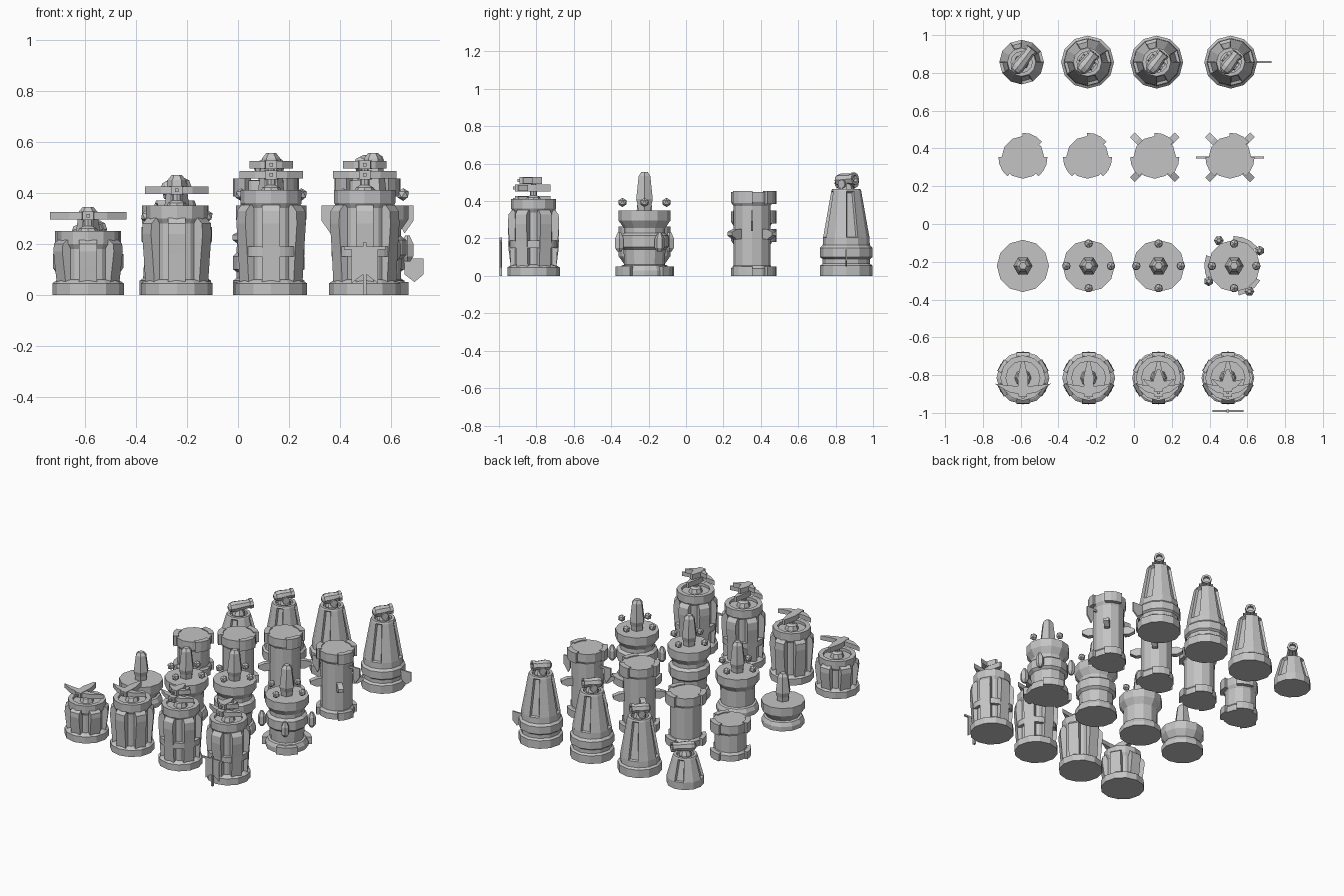
import bpy, bmesh, math
from mathutils import Matrix, Vector

cube = bpy.data.objects.get("Cube")
if cube:
    bpy.data.objects.remove(cube, do_unlink=True)

stone = bpy.data.materials.new("grey_stone")
stone.use_nodes = True
GREY = (0.55, 0.55, 0.55, 1)
stone.diffuse_color = GREY
stone.node_tree.nodes["Principled BSDF"].inputs["Base Color"].default_value = GREY


def finish(name, bm, loc=(0, 0, 0), turn=0):
    bmesh.ops.recalc_face_normals(bm, faces=bm.faces)
    me = bpy.data.meshes.new(name)
    bm.to_mesh(me)
    bm.free()
    me.materials.append(stone)
    ob = bpy.data.objects.new(name, me)
    ob.location = loc
    ob.rotation_euler.z = turn
    bpy.context.collection.objects.link(ob)
    return ob


def lathe_mesh(profile, sides=12):
    """Revolve (radius, height) pairs around z and cap both ends."""
    bm = bmesh.new()
    rings = []
    for r, z in profile:
        rings.append([bm.verts.new((r * math.cos(math.tau * i / sides),
                                    r * math.sin(math.tau * i / sides), z)) for i in range(sides)])
    for a, b in zip(rings, rings[1:]):
        for i in range(sides):
            j = (i + 1) % sides
            bm.faces.new((a[i], a[j], b[j], b[i]))
    bm.faces.new(rings[0])
    bm.faces.new(rings[-1])
    bmesh.ops.recalc_face_normals(bm, faces=bm.faces)
    return bm


def lathe(name, profile, loc, sides=12, turn=0.0):
    return finish(name, lathe_mesh(profile, sides), loc, turn)


def prism(name, pts, depth, loc, turn=0.0, upright=True):
    """Extrude an outline; upright outlines are (outward, height)."""
    bm = bmesh.new()
    face = bm.faces.new([bm.verts.new((x, y, -depth / 2)) for x, y in pts])
    ext = bmesh.ops.extrude_face_region(bm, geom=[face])
    moved = [v for v in ext["geom"] if isinstance(v, bmesh.types.BMVert)]
    bmesh.ops.translate(bm, verts=moved, vec=(0, 0, depth))
    if upright:
        bm.transform(Matrix.Rotation(math.pi / 2, 4, "X"))
    return finish(name, bm, loc, turn)


def arc_block(name, centre, r0, r1, z0, z1, loc, span=52):
    """Curved block covering part of a ring."""
    angles = [math.radians(centre + span * (k / 3 - 0.5)) for k in range(4)]
    pts = [(r1 * math.cos(a), r1 * math.sin(a)) for a in angles]
    pts += [(r0 * math.cos(a), r0 * math.sin(a)) for a in reversed(angles)]
    x, y, z = loc
    prism(name, pts, z1 - z0, (x, y, (z0 + z1) / 2), upright=False)


def ball(name, r, loc):
    bm = bmesh.new()
    bmesh.ops.create_icosphere(bm, subdivisions=1, radius=r)
    finish(name, bm, loc)


def at(loc, r, angle, z):
    return (loc[0] + r * math.cos(angle), loc[1] + r * math.sin(angle), z)


# ---- Bow towers -------------------------------------------------------
def bow(x, y, z, span, length):
    half, front = span / 2, -length / 2
    arms = [(-half, front + 0.06), (-half * 0.5, front + 0.015), (0, front), (half * 0.5, front + 0.015),
            (half, front + 0.06), (half * 0.5, front + 0.05), (0, front + 0.045), (-half * 0.5, front + 0.05)]
    prism("bow_arms", arms, 0.03, (x, y, z), upright=False)
    stock = [(-0.022, front - 0.01), (0.022, front - 0.01), (0.028, 0), (0.008, length / 2), (-0.008, length / 2), (-0.028, 0)]
    prism("bow_stock", stock, 0.035, (x, y, z), upright=False)
    prism("bow_bolt", [(-0.007, front - 0.02), (0.007, front - 0.02), (0.007, 0.05), (-0.007, 0.05)],
          0.014, (x, y, z), upright=False)


def bow_tower(x, level):
    y, h = -0.815, (0.25, 0.35, 0.41, 0.41)[level]
    loc = (x, y, 0)
    lathe("bow_tower_body", [(0.14, 0), (0.14, 0.045), (0.125, 0.055), (0.108, 0.06), (0.108, h - 0.07), (0.12, h - 0.05),
          (0.12, h), (0.09, h), (0.09, h - 0.018)], loc)
    rib = [(0.09, 0.05), (0.122, 0.05), (0.13, 0.45 * h), (0.137, 0.68 * h), (0.134, 0.8 * h), (0.115, 0.86 * h), (0.09, 0.86 * h)]
    for k in range(6):
        turn = math.radians(30 + 60 * k)
        prism("buttress", rib, 0.07, loc, turn)
        if level > 1:
            arc_block("band_block", 60 * k, 0.1, 0.13, 0.15, 0.19, loc, 34)
    lathe("bow_pivot", [(0.045, h - 0.02), (0.035, h + 0.01), (0.018, h + 0.02), (0.018, h + 0.06)], loc, 8)
    bow(x, y, h + 0.06, 0.3 if level == 0 else 0.25, 0.18)
    if level > 1:
        lathe("upper_pivot", [(0.014, h + 0.06), (0.014, h + 0.1)], loc, 8)
        bow(x, y - 0.01, h + 0.1, 0.17, 0.11)
    if level == 3:
        front = (x, -0.99, 0)
        prism("banner_post", [(-0.007, 0), (0.007, 0), (0.007, 0.205), (-0.007, 0.205)], 0.014, front)
        prism("banner_bar", [(-0.082, 0.178), (0.082, 0.178), (0.082, 0.19), (-0.082, 0.19)], 0.01, front)
        prism("banner_cloth", [(-0.052, 0.185), (-0.052, 0.045), (0, 0.085), (0.052, 0.045), (0.052, 0.185)], 0.008, front)


# ---- Spire towers -----------------------------------------------------
def spire_tower(x, level):
    h = (0.16, 0.265, 0.35, 0.35)[level]
    loc = (x, -0.222, 0)
    profile = [(0.135, 0), (0.135, 0.03), (0.122, 0.055), (0.108, 0.06)]
    if level > 1:
        profile += [(0.112, 0.14), (0.13, 0.155), (0.13, 0.215), (0.11, 0.23)]
    profile += [(0.11, h - 0.095), (0.138, h - 0.055), (0.138, h)]
    lathe("spire_tower_body", profile, loc)
    s = 0.185 if level == 0 else 0.205
    lathe("spire", [(0.04, h), (0.043, h + 0.03), (0.051, h + 0.06), (0.036, h + s * 0.9), (0.02, h + s)], loc, 6)
    if level:
        for k in range(4):
            ball("floating_orb", 0.025, at(loc, 0.118, k * math.pi / 2, h + 0.043))
    if level == 3:
        for k in range(4):
            a = math.radians(31 + 90 * k)
            lathe("side_pod", [(0.012, 0.13), (0.026, 0.15), (0.026, 0.2), (0.01, 0.232)], at(loc, 0.157, a, 0), 6, a)
        for c in (65, 185, 305):
            arc_block("foot_block", c, 0.1, 0.158, 0, 0.05, loc)


# ---- Battlement towers ------------------------------------------------
def battlement_tower(x, level):
    h = (0.25, 0.35, 0.455, 0.455)[level]
    loc = (x, 0.353, 0)
    lathe("battlement_tower_body", [(0.112, 0), (0.112, 0.04), (0.1, 0.055), (0.1, h - 0.08), (0.113, h - 0.06), (0.113, h - 0.006)], loc)
    for c in (65, 205, 335):
        arc_block("merlon", c, 0.095, 0.13, h - 0.07, h, loc)
        arc_block("foot_block", c, 0.095, 0.13, 0, 0.05, loc)
    if level > 1:
        bracket = [(0.08, 0.2), (0.13, 0.195), (0.168, 0.215), (0.168, 0.235), (0.13, 0.25), (0.08, 0.25)]
        for k in range(4):
            prism("bracket", bracket, 0.035, loc, math.radians(45 + 90 * k))
    if level == 3:
        pennant = [(0.09, 0.335), (0.13, 0.335), (0.13, 0.27), (0.145, 0.24), (0.18, 0.29), (0.18, 0.35), (0.09, 0.35)]
        for turn in (0, math.pi):
            prism("side_pennant", pennant, 0.01, loc, turn)


# ---- Cannon towers ----------------------------------------------------
def cannon_tower(x, level):
    h = (0.2, 0.37, 0.45, 0.465)[level]
    loc = (x, 0.857, 0)
    if level == 0:
        profile = [(0.118, 0), (0.118, 0.05)]
    else:
        profile = [(0.14, 0), (0.14, 0.055), (0.126, 0.065)]
        if level > 1:
            profile += [(0.126, 0.09), (0.14, 0.1), (0.14, 0.15), (0.126, 0.165)]
        profile += [(0.124, profile[-1][1] + 0.04)]
    profile += [(0.08, h - 0.012), (0.075, h), (0.056, h), (0.056, h - 0.02)]
    bm = lathe_mesh(profile)
    # sunken slots on every third tall side
    bm.faces.ensure_lookup_table()
    walls = [f for f in bm.faces if len(f.verts) == 4 and abs(f.calc_center_median().z - (profile[-5][1] + h - 0.012) / 2) < 0.01]
    walls.sort(key=lambda f: math.atan2(f.calc_center_median().y, f.calc_center_median().x))
    bmesh.ops.inset_individual(bm, faces=walls[::3], thickness=0.01, depth=-0.015)
    finish("cannon_tower_body", bm, loc)

    # cannon lying across the top
    long = 0.09 if level == 0 else 0.06
    barrel = lathe("cannon_barrel", [(0.012, -0.07), (0.03, -0.055), (0.036, -0.03), (0.028, long - 0.02), (0.034, long - 0.02),
                   (0.034, long), (0.02, long), (0.02, long - 0.02)], (x, loc[1], h + 0.05), 8)
    aim = Vector((0.61, 0.79, 0.08))
    barrel.rotation_euler = aim.to_track_quat("Z", "Y").to_euler()
    lathe("cannon_mount", [(0.04, h - 0.02), (0.04, h), (0.025, h + 0.035)], loc, 8)
    if level:
        heading = math.atan2(aim.y, aim.x)
        for side in (-1, 1):
            wheel = lathe("cannon_wheel", [(0.024, -0.006), (0.024, 0.006)],
                          at(loc, 0.038, heading + side * math.pi / 2, h + 0.026), 8)
            wheel.rotation_euler = (math.pi / 2, 0, heading)
    if level == 3:
        prism("rear_pennant", [(0.11, 0.125), (0.14, 0.125), (0.14, 0.08), (0.18, 0.05), (0.216, 0.08), (0.216, 0.142), (0.11, 0.142)],
              0.01, loc)


for builder, columns in ((bow_tower, (-0.588, -0.24, 0.13, 0.497)),
                         (spire_tower, (-0.588, -0.24, 0.13, 0.53)),
                         (battlement_tower, (-0.588, -0.246, 0.11, 0.508)),
                         (cannon_tower, (-0.595, -0.246, 0.12, 0.512))):
    for level, column in enumerate(columns):
        builder(column, level)
